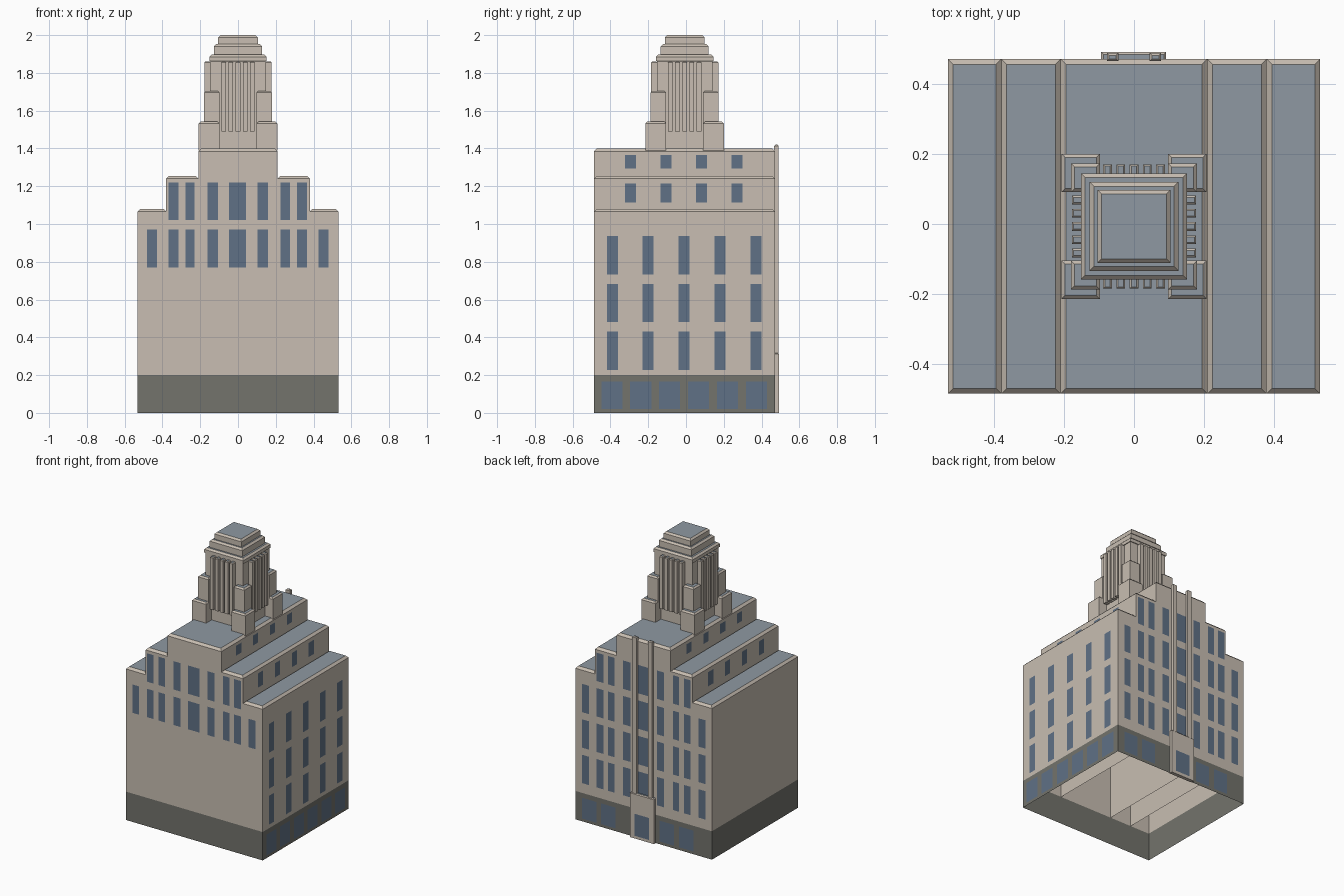
import bpy, bmesh

if "Cube" in bpy.data.objects:
    bpy.data.objects.remove(bpy.data.objects["Cube"])

def mat(name, r, g, b):
    m = bpy.data.materials.new(name)
    lin = lambda c: ((c / 255 + 0.055) / 1.055) ** 2.4
    m.diffuse_color = (lin(r), lin(g), lin(b), 1)
    m.use_nodes = True
    m.node_tree.nodes["Principled BSDF"].inputs["Base Color"].default_value = m.diffuse_color
    return m

STONE = mat("tan_stone", 200, 190, 178)
ROOF = mat("blue_grey_roof", 143, 153, 162)
PLINTH = mat("dark_grey_base", 115, 115, 108)
GLASS = mat("blue_glass", 96, 113, 134)

CY = -0.007            # centre of the building in y
HX, HY = 0.533, 0.479  # half width and half depth
Y0, Y1 = CY - HY, CY + HY

def finish(name, bm, mats):
    me = bpy.data.meshes.new(name)
    bm.to_mesh(me)
    bm.free()
    for m in mats:
        me.materials.append(m)
    ob = bpy.data.objects.new(name, me)
    bpy.context.collection.objects.link(ob)

def add_block(bm, x0, x1, y0, y1, z0, z1, c, closed=True):
    """Box with a sloped stone rim of size c around a roof-coloured top."""
    def ring(i, z):
        return [bm.verts.new((x, y, z)) for x, y in
                ((x0 + i, y0 + i), (x1 - i, y0 + i), (x1 - i, y1 - i), (x0 + i, y1 - i))]
    rings = [ring(0, z0), ring(0, z1 - c), ring(c, z1)]
    for a, b in zip(rings, rings[1:]):
        for i in range(4):
            j = (i + 1) % 4
            bm.faces.new((a[i], a[j], b[j], b[i]))
    bm.faces.new(rings[2]).material_index = 1
    if closed:
        bm.faces.new(rings[0][::-1])

def blocks(name, boxes, c, closed=True):
    bm = bmesh.new()
    for b in boxes:
        add_block(bm, *b, c, closed)
    finish(name, bm, (STONE, ROOF))

def square(h, z0, z1):
    return (-h, h, CY - h, CY + h, z0, z1)

# Dark ground-floor band, open below and above
bm = bmesh.new()
low, high = [[bm.verts.new((x, y, z)) for x, y in
              ((-HX, Y0), (HX, Y0), (HX, Y1), (-HX, Y1))] for z in (0, 0.2)]
for i in range(4):
    j = (i + 1) % 4
    bm.faces.new((low[i], low[j], high[j], high[i]))
finish("ground_floor_band", bm, (PLINTH,))

# Stepped body: wings, shoulders and centre, all open underneath
blocks("wings", [(-HX, -0.38, Y0, Y1, 0.2, 1.08), (0.38, HX, Y0, Y1, 0.2, 1.08)], 0.015, False)
blocks("shoulders", [(-0.38, -0.21, Y0, Y1, 0.2, 1.255), (0.21, 0.38, Y0, Y1, 0.2, 1.255)], 0.015, False)
blocks("centre_block", [(-0.21, 0.21, Y0, Y1, 0.2, 1.40)], 0.015, False)

# Tower core and stepped crown
blocks("tower_core", [square(0.147, 1.39, 1.865)], 0.004)
blocks("tower_crown", [square(0.152, 1.862, 1.897), square(0.127, 1.89, 1.952),
                       square(0.105, 1.945, 2.0)], 0.012)

# Two-step corner piers
def corners(h, top):
    out = []
    for xa, xb in ((-h, -0.098), (0.098, h)):
        for ya, yb in ((-h, -0.098), (0.098, h)):
            out.append((xa, xb, CY + ya, CY + yb, 1.39, top))
    return out
blocks("lower_corner_piers", corners(0.208, 1.542), 0.01)
blocks("upper_corner_piers", corners(0.18, 1.705), 0.01)

# Five vertical fins on each tower face
fins = []
for i in range(-2, 3):
    for s in (-1, 1):
        t, w = i * 0.038, 0.0125
        a, b = sorted((s * 0.144, s * 0.178))
        fins.append((t - w, t + w, CY + a, CY + b, 1.49, 1.86))
        fins.append((a, b, CY + t - w, CY + t + w, 1.49, 1.86))
blocks("tower_fins", fins, 0.005)

# Rear entrance portal with two tall pilasters
blocks("entrance_portal", [(-0.094, 0.092, Y1 - 0.005, 0.492, 0, 0.318)], 0.006)
blocks("rear_pilasters", [(s * 0.061 - 0.016, s * 0.061 + 0.016, Y1 - 0.005, 0.489, 0.31, 1.42)
                          for s in (-1, 1)], 0.006)

# Windows: thin plates lying on the walls
def plate(bm, axis, side, pos, t, w, z0, z1):
    """axis 0 = wall facing x, axis 1 = wall facing y; t is the centre along the wall."""
    p = pos + side * 0.002
    pts = [(t - w / 2, z0), (t + w / 2, z0), (t + w / 2, z1), (t - w / 2, z1)]
    f = bm.faces.new([bm.verts.new((p, u, z) if axis == 0 else (u, p, z)) for u, z in pts])
    f.normal_update()
    if f.normal[axis] * side < 0:
        f.normal_flip()

COLUMNS = [(0, 0.09)] + [(s * x, w) for s in (-1, 1)
           for x, w in ((0.132, 0.055), (0.252, 0.049), (0.34, 0.053), (0.454, 0.053))]

def facade(name, side, pos, rows):
    bm = bmesh.new()
    for z in rows:
        for x, w in COLUMNS:
            if z < 1 or abs(x) < 0.4:
                plate(bm, 1, side, pos, x - 0.002, w, z, z + 0.2)
    finish(name, bm, (GLASS,))

facade("front_windows", -1, Y0, (0.77, 1.02))
facade("rear_windows", 1, Y1, (0.27, 0.52, 0.77, 1.02))

bm = bmesh.new()
for z in (0.227, 0.48, 0.733):
    for i in range(-2, 3):
        plate(bm, 0, 1, HX, CY - 0.003 + i * 0.19, 0.058, z, z + 0.203)
finish("right_windows", bm, (GLASS,))

bm = bmesh.new()
for s in (-1, 1):
    for i in range(4):
        y = CY - 0.005 + (i - 1.5) * 0.188
        plate(bm, 0, s, s * 0.38, y, 0.057, 1.115, 1.215)
        plate(bm, 0, s, s * 0.21, y, 0.057, 1.295, 1.365)
finish("setback_windows", bm, (GLASS,))

# Shop windows on the right and rear, and the entrance door
bm = bmesh.new()
for i in range(6):
    plate(bm, 0, 1, HX, CY - 0.003 + (i - 2.5) * 0.153, 0.112, 0.02, 0.167)
for x in (0.422, 0.275, -0.182, -0.335):
    plate(bm, 1, 1, Y1, x, 0.112, 0.02, 0.167)
plate(bm, 1, 1, 0.492, 0, 0.115, 0.02, 0.175)
finish("shop_windows_and_door", bm, (GLASS,))
